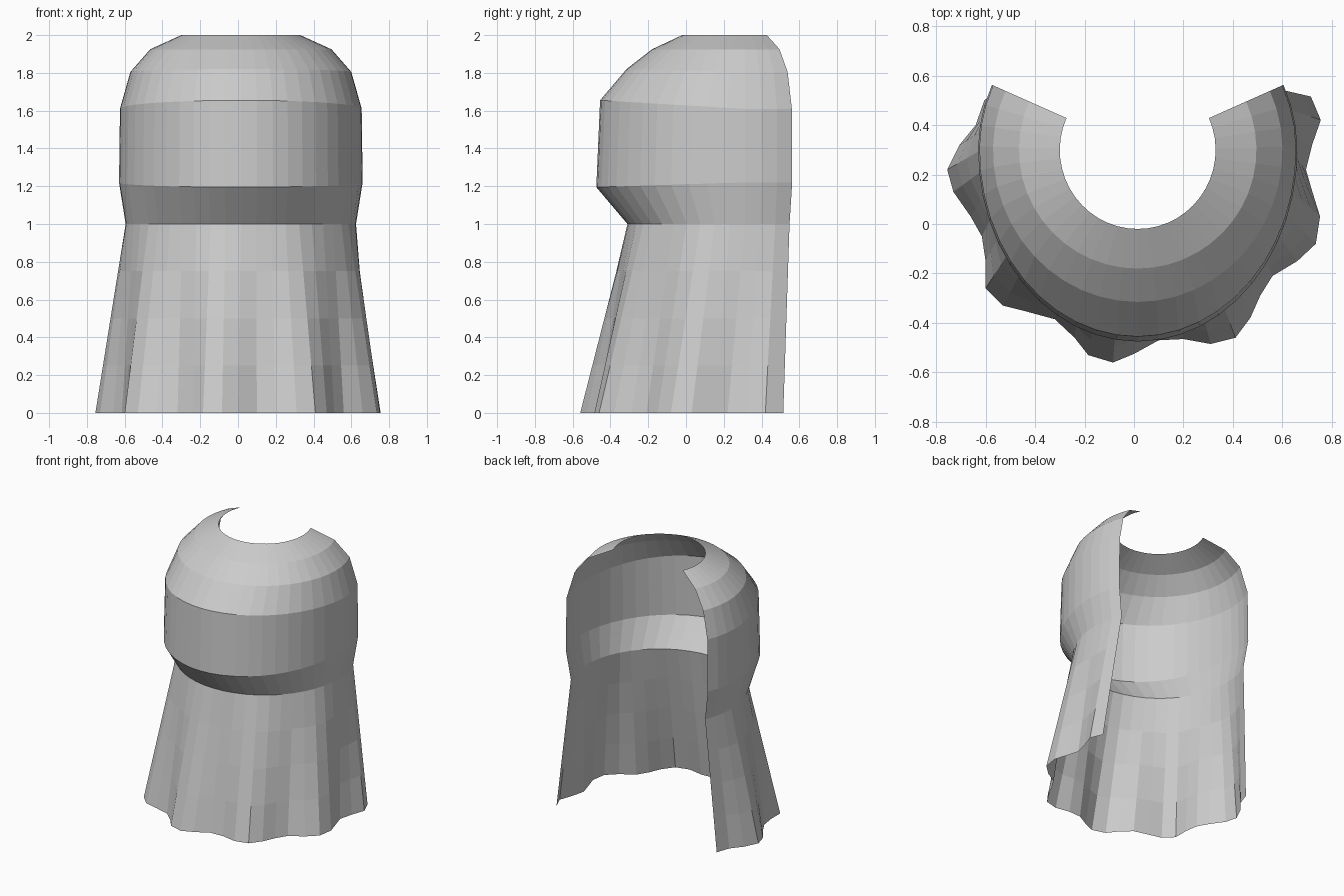
import bpy, bmesh, math

if "Cube" in bpy.data.objects:
    bpy.data.objects.remove(bpy.data.objects["Cube"])

CX, CY = 0.015, 0.3           # centre of the arc in plan
START, END = 24, -204         # open at the back

# mantle rings: side radius, front radius, side height, front height
RINGS = [
    (0.315, 0.32, 2.0, 2.0),
    (0.48, 0.48, 1.925, 1.925),
    (0.585, 0.615, 1.805, 1.82),
    (0.64, 0.755, 1.61, 1.655),
    (0.645, 0.775, 1.22, 1.195),
    (0.61, 0.61, 1.0, 1.0),
]

# wavy hem outline, from the right back edge round the front to the left
HEM = [
    (.715, .515), (.755, .42), (.72, .32), (.695, .22), (.715, .15), (.752, .03),
    (.735, -.08), (.66, -.15), (.56, -.21), (.51, -.29), (.47, -.38), (.41, -.46),
    (.31, -.485), (.2, -.465), (.1, -.47), (0, -.525), (-.085, -.56), (-.185, -.53),
    (-.24, -.46), (-.32, -.385), (-.43, -.355), (-.53, -.33), (-.6, -.26),
    (-.6, -.15), (-.615, -.05), (-.66, .03), (-.73, .13), (-.755, .22),
    (-.705, .32), (-.64, .4), (-.605, .5),
]
N = len(HEM)


def ring(side, front, z_side, z_front):
    pts = []
    for i in range(N):
        a = math.radians(START + (END - START) * i / (N - 1))
        s = math.sin(a)
        depth = front if s < 0 else side
        z = z_side + (z_front - z_side) * max(0, -s)
        pts.append((CX + side * math.cos(a), CY + depth * s, z))
    return pts


def sheet(name, rows, mat):
    bm = bmesh.new()
    grid = [[bm.verts.new(p) for p in row] for row in rows]
    for a, b in zip(grid, grid[1:]):
        for j in range(N - 1):
            bm.faces.new((a[j], a[j + 1], b[j + 1], b[j]))
    me = bpy.data.meshes.new(name)
    bm.to_mesh(me)
    bm.free()
    me.materials.append(mat)
    ob = bpy.data.objects.new(name, me)
    bpy.context.collection.objects.link(ob)
    return ob


grey = bpy.data.materials.new("cloth grey")
grey.diffuse_color = (0.6, 0.6, 0.6, 1)
grey.use_nodes = True
grey.node_tree.nodes["Principled BSDF"].inputs["Base Color"].default_value = grey.diffuse_color

# rounded shoulder mantle
mantle = [ring(*r) for r in RINGS]
sheet("mantle", mantle, grey)

# pleated skirt, blending from the mantle's lower edge to the wavy hem
waist = mantle[-1]
skirt = []
for k in range(5):
    t = k / 4
    skirt.append([(w[0] + (h[0] - w[0]) * t, w[1] + (h[1] - w[1]) * t, 1 - t)
                  for w, h in zip(waist, HEM)])
sheet("skirt", skirt, grey)
